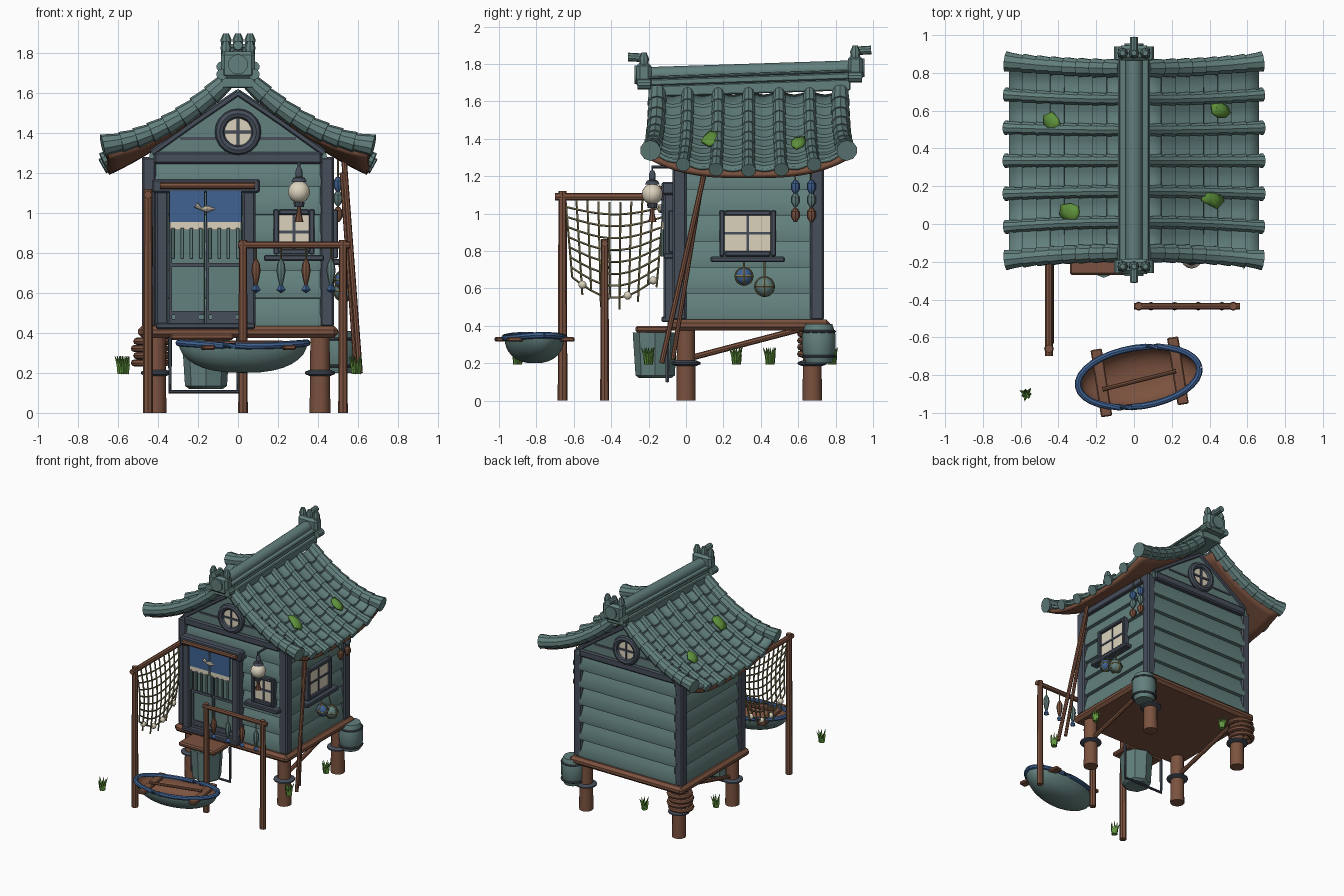
import bpy, bmesh, math, random
from mathutils import Vector, Matrix

if "Cube" in bpy.data.objects:
    bpy.data.objects.remove(bpy.data.objects["Cube"])
random.seed(4)
pi, sin, cos = math.pi, math.sin, math.cos

def material(name, rgb):
    m = bpy.data.materials.new(name)
    m.diffuse_color = (*rgb, 1)
    m.use_nodes = True
    m.node_tree.nodes["Principled BSDF"].inputs["Base Color"].default_value = m.diffuse_color
    return m
TEAL = material("weathered teal", (.122, .215, .205))
SLATE = material("dark slate", (.062, .077, .105))
BROWN = material("reddish wood", (.20, .085, .05))
CREAM = material("cream paper", (.72, .65, .51))
BLUE = material("indigo blue", (.05, .122, .29))
GREEN = material("moss green", (.115, .29, .045))
ROPE = material("olive rope", (.23, .205, .095))

def finish(name, bm, mat, angle=35):
    me = bpy.data.meshes.new(name)
    bmesh.ops.recalc_face_normals(bm, faces=bm.faces)
    bm.to_mesh(me); bm.free()
    me.materials.append(mat)
    me.shade_smooth()
    me.set_sharp_from_angle(angle=math.radians(angle))
    ob = bpy.data.objects.new(name, me)
    bpy.context.collection.objects.link(ob)
    return ob

def box(name, lo, hi, mat, bevel=.006):
    bm = bmesh.new()
    bmesh.ops.create_cube(bm, size=1)
    for v in bm.verts:
        v.co = [(a + b) / 2 + c * (b - a) for a, b, c in zip(lo, hi, v.co)]
    if bevel:
        bmesh.ops.bevel(bm, geom=bm.edges[:], offset=bevel, segments=1, affect='EDGES')
    return finish(name, bm, mat, 20)

def tube(name, pts, radii, mat, sides=10):
    pts = [Vector(p) for p in pts]
    if not isinstance(radii, (list, tuple)):
        radii = [radii] * len(pts)
    whole = pts[-1] - pts[0]
    if whole.length < 1e-5:
        whole = Vector((0, 0, 1))
    ref = min((Vector((1, 0, 0)), Vector((0, 1, 0)), Vector((0, 0, 1))), key=lambda a: abs(a.dot(whole)))
    bm, rings = bmesh.new(), []
    for i, p in enumerate(pts):
        d = pts[min(i + 1, len(pts) - 1)] - pts[max(i - 1, 0)]
        d = (d if d.length > 1e-6 else whole).normalized()
        a = (d.cross(ref) if d.cross(ref).length > .05 else d.orthogonal()).normalized()
        b = d.cross(a)
        rings.append([bm.verts.new(p + radii[i] * (a * cos(2 * pi * j / sides) + b * sin(2 * pi * j / sides))) for j in range(sides)])
    for q, r in zip(rings, rings[1:]):
        for j in range(sides):
            bm.faces.new((q[j], q[(j + 1) % sides], r[(j + 1) % sides], r[j]))
    bm.faces.new(rings[0][::-1]); bm.faces.new(rings[-1])
    return finish(name, bm, mat)

def lathe(name, x, y, prof, mat, sides=14):
    return tube(name, [(x, y, z) for r, z in prof], [r for r, z in prof], mat, sides)

def ball(name, c, r, mat, n=8):
    return lathe(name, c[0], c[1], [(max(r * sin(pi * i / n), .001), c[2] - r * cos(pi * i / n)) for i in range(n + 1)], mat)

def ring(name, c, R, r, mat, axis='Z', sides=8, n=20):
    f = {'Z': lambda a: (R * cos(a), R * sin(a), 0), 'Y': lambda a: (R * cos(a), 0, R * sin(a)), 'X': lambda a: (0, R * cos(a), R * sin(a))}[axis]
    bm = bmesh.new()
    rs = []
    for i in range(n):
        o = Vector(f(2 * pi * i / n)); ax = Vector({'Z': (0, 0, 1), 'Y': (0, 1, 0), 'X': (1, 0, 0)}[axis])
        rs.append([bm.verts.new(Vector(c) + o + r * (o.normalized() * cos(2 * pi * j / sides) + ax * sin(2 * pi * j / sides))) for j in range(sides)])
    for i in range(n):
        for j in range(sides):
            bm.faces.new((rs[i][j], rs[i][(j + 1) % sides], rs[(i + 1) % n][(j + 1) % sides], rs[(i + 1) % n][j]))
    return finish(name, bm, mat)

def grid(name, nu, nv, fn, mat, thick=0):
    bm = bmesh.new()
    vs = [[bm.verts.new(fn(i, j)) for j in range(nv + 1)] for i in range(nu + 1)]
    for i in range(nu):
        for j in range(nv):
            bm.faces.new((vs[i][j], vs[i + 1][j], vs[i + 1][j + 1], vs[i][j + 1]))
    bmesh.ops.remove_doubles(bm, verts=bm.verts[:], dist=1e-5)
    ob = finish(name, bm, mat)
    if thick:
        m = ob.modifiers.new("thickness", 'SOLIDIFY'); m.thickness = thick; m.offset = 0
    return ob

def prism(name, poly, lo, hi, mat, M=Matrix()):
    # polygon in (y, z), extruded along x, then placed by M
    bm = bmesh.new()
    f = bm.faces.new([bm.verts.new((lo, y, z)) for y, z in poly])
    g = bmesh.ops.extrude_face_region(bm, geom=[f])['geom']
    bmesh.ops.translate(bm, vec=(hi - lo, 0, 0), verts=[v for v in g if isinstance(v, bmesh.types.BMVert)])
    bm.transform(M)
    return finish(name, bm, mat, 20)

# floor, stilts, collars and braces
box("floor", (-.5, -.1, .375), (.5, .77, .435), BROWN, .02)
for x in (-.41, .41):
    for y in (0, .675):
        tube("stilt", [(x, y, 0), (x, y, .38)], [.052, .048], BROWN, 12)
        lathe("stilt_collar", x, y, [(.055, .185), (.078, .195), (.078, .205), (.055, .215)], SLATE)
    tube("brace", [(x, .03, .23), (x, .64, .39)], .016, BROWN, 8)

# house core and lapped siding on four walls
box("house_core", (-.43, -.03, .43), (.43, .70, 1.27), TEAL, 0)
lap = [(0, 1.27), (0, .435)]
for i in range(6):
    z = .435 + .139 * i
    lap += [(-.036, z), (-.039, z + .03), (-.027, z + .09), (-.008, z + .138)]
for nm, M, w in (("front", Matrix.Translation((0, -.03, 0)), .43),
                 ("back", Matrix.Translation((0, .70, 0)) @ Matrix.Rotation(pi, 4, 'Z'), .43),
                 ("right", Matrix.Translation((.43, .335, 0)) @ Matrix.Rotation(pi / 2, 4, 'Z'), .35),
                 ("left", Matrix.Translation((-.43, .335, 0)) @ Matrix.Rotation(-pi / 2, 4, 'Z'), .35)):
    prism(nm + "_siding", lap, -w, w, TEAL, M)
for s in (-1, 1):
    for y in (-.035, .70):
        box("corner_post", (s * .445 - .036, y - .037, .43), (s * .445 + .036, y + .037, 1.28), SLATE, .01)
    box("side_plate", (s * .45 - .03, -.05, 1.23), (s * .45 + .03, .72, 1.28), SLATE)

# gables with boards, beam, trim and round window
for y, s in ((-.05, -1), (.72, 1)):
    g = prism("gable", [(-.45, 1.25), (.45, 1.25), (.44, 1.30), (.25, 1.43), (0, 1.62), (-.25, 1.43), (-.44, 1.30)], -.02, .02, TEAL,
              Matrix.Translation((0, y, 0)) @ Matrix.Rotation(pi / 2, 4, 'Z'))
    box("gable_beam", (-.42, y - .035, 1.245), (.42, y + .035, 1.305), SLATE, .01)
    box("gable_batten", (-.29, y - .027, 1.365), (.29, y + .027, 1.38), SLATE, 0)
    for q in (-1, 1):
        tube("gable_trim", [(q * .43, y + s * .015, 1.30), (q * .22, y + s * .015, 1.45), (0, y + s * .015, 1.60)], .018, SLATE, 6)
    yo = y + s * .035
    ring("round_window_frame", (0, yo, 1.405), .092, .024, SLATE, 'Y')
    tube("round_window_pane", [(0, y, 1.405), (0, yo, 1.405)], .085, CREAM, 20)
    box("round_window_bar", (-.08, yo - .008, 1.398), (.08, yo + .008, 1.412), SLATE, 0)
    box("round_window_bar", (-.007, yo - .008, 1.325), (.007, yo + .008, 1.485), SLATE, 0)

# curved roof: t runs down the slope, k counts tile columns from the middle
def roof(s, k, t, dz=0):
    return (s * (.06 + .6 * t), .335 + .163 * k * (1 + .07 * t * t),
            1.65 - .56 * t + .145 * t * t + .1 * (abs(k) / 3) ** 3 * t * t + dz)
def course(j):
    return (j // 2 + (.02 if j % 2 == 0 else 1)) / 8
for s in (-1, 1):
    grid("roof_pan_tiles", 36, 15, lambda i, j: roof(s, i / 6 - 3, course(j), (.012 if j % 2 else -.004) - .016 * sin(pi * i / 6) ** 2), TEAL, .02)
    grid("roof_soffit", 24, 10, lambda i, j: roof(s, i / 4 - 3, j / 10 * .985, -.036), BROWN, .03)
    for k in range(-3, 4):
        R = .047 if abs(k) == 3 else .033
        tube("verge_tiles" if abs(k) == 3 else "cover_tiles", [roof(s, k, course(j), .006) for j in range(16)] + [roof(s, k, 1.03, .004)],
             [R * (1.12 if j % 2 else .95) for j in range(16)] + [R * 1.2], TEAL)
for x, y in ((.46, .59), (-.43, .53), (-.33, .07), (.41, .14)):
    t = (abs(x) - .06) / .6
    k = (y - .335) / .163
    n = [random.uniform(.6, 1.15) for _ in range(7)]
    grid("moss_patch", 7, 2, lambda i, j: roof(math.copysign(1, x), k + .33 * n[i % 7] * j / 2 * cos(2 * pi * i / 7),
         t + .1 * n[i % 7] * j / 2 * sin(2 * pi * i / 7), .05 - .012 * j), GREEN, .015)

# ridge, rising slightly to the back, with end ornaments
def rz(y): return 1.70 + .033 * (y - .3)
for w, lo, hi in ((.085, -.06, .0), (.065, 0, .035), (.08, .035, .05)):
    b = box("ridge_layer", (-w, -.2, lo), (w, .88, hi), TEAL, .006)
    for v in b.data.vertices: v.co.z += rz(v.co.y)
tube("ridge_cap", [(0, -.22, rz(-.22) + .055), (0, .9, rz(.9) + .055)], .045, TEAL, 12)
for y, s in ((-.225, -1), (.905, 1)):
    z = rz(y)
    box("ridge_end_block", (-.085, y - .04, z - .01), (.085, y + .04, z + .125), TEAL, .018)
    tube("ridge_end_disc", [(0, y, z + .06), (0, y + s * .05, z + .06)], .05, TEAL, 16)
    for x in (-.06, 0, .06):
        lathe("ridge_end_knob", x, y, [(.022, z + .11), (.028, z + .145), (.014, z + .178)], TEAL, 8)
    for x in (-.08, .08):
        tube("ridge_end_scroll", [(x, y - .035, z + .01), (x, y + .035, z + .01)], .028, TEAL, 10)
    tube("ridge_end_peg", [(0, y, z + .15), (0, y + s * .085, z + .155)], .023, TEAL, 10)

# square windows, built facing the front then moved to the wall
def window(cx, cz, w, h, M):
    e = .028
    obs = [box("window_pane", (cx - w, -.03, cz - h), (cx + w, -.01, cz + h), CREAM, 0),
           box("window_bar", (cx - w, -.036, cz - .007), (cx + w, -.012, cz + .007), SLATE, 0),
           box("window_bar", (cx - .007, -.036, cz - h), (cx + .007, -.012, cz + h), SLATE, 0),
           box("window_sill", (cx - w - .075, -.075, cz - h - .06), (cx + w + .075, 0, cz - h - .03), SLATE)]
    for q in (-1, 1):
        a, b = sorted((q * w, q * (w + e))); c, d = sorted((q * h, q * (h + e)))
        obs.append(box("window_frame", (cx + a, -.05, cz - h - e), (cx + b, 0, cz + h + e), SLATE))
        obs.append(box("window_frame", (cx - w, -.05, cz + c), (cx + w, 0, cz + d), SLATE))
    for o in obs: o.data.transform(M)
window(.28, .905, .075, .085, Matrix.Translation((0, -.045, 0)))
window(.33, .895, .123, .095, Matrix.Translation((.45, 0, 0)) @ Matrix.Rotation(pi / 2, 4, 'Z'))

# double door with frame, curtain and fringe
box("door_lintel", (-.43, -.13, 1.10), (.11, -.04, 1.17), SLATE, .01)
box("door_sill", (-.41, -.13, .42), (.085, -.04, .45), SLATE)
for x in (-.38, .055):
    box("door_jamb", (x - .032, -.12, .43), (x + .032, -.04, 1.12), SLATE, .01)
for x in (-.255, -.07):
    box("door_leaf", (x - .09, -.085, .44), (x + .09, -.05, 1.11), TEAL, .004)
    for z in (.45, .49, .73):
        box("door_rail", (x - .085, -.094, z), (x + .085, -.08, z + .02), SLATE, 0)
    box("door_stile", (x - .09, -.094, .45), (x - .075, -.08, 1.1), SLATE, 0)
    box("door_foot_panel", (x - .06, -.09, .45), (x + .06, -.08, .495), SLATE, 0)
    box("curtain", (x - .088, -.13, .955), (x + .088, -.122, 1.125), BLUE, 0)
    box("curtain_hem", (x - .085, -.128, .915), (x + .085, -.12, .955), CREAM, 0)
    for i in range(4):
        u = x - .07 + .046 * i
        box("curtain_fringe", (u - .009, -.135, .77), (u + .009, -.12, .925), TEAL, .003)
tube("curtain_rod", [(-.39, -.14, 1.135), (.085, -.14, 1.135)], .016, BROWN, 8)
tube("curtain_fish", [(-.21, -.134, 1.04), (-.185, -.134, 1.02), (-.155, -.134, 1.02), (-.115, -.134, 1.02)], [.016, .006, .018, .003], CREAM, 8)

# landing, slung tub and hanging frame
box("landing", (-.34, -.27, .365), (-.02, -.08, .40), BROWN, .01)
lathe("slung_tub", -.16, -.165, [(.085, .12), (.105, .135), (.12, .365)], TEAL, 8)
tube("hanging_frame", [(-.34, -.1, .38), (-.34, -.1, .105), (0, -.1, .105), (0, -.1, .38)], .011, SLATE, 6)

# barrel and rope coil on the back stilts
lathe("barrel", .5, .71, [(.07, .2), (.088, .26), (.09, .31), (.088, .36), (.072, .41)], TEAL, 12)
for z in (.235, .37):
    ring("barrel_hoop", (.5, .71, z), .084, .008, SLATE)
for i in range(4):
    ring("rope_coil", (-.44 + .012 * (i % 2), .69, .25 + .036 * i), .078, .018, BROWN)

# paper lantern
lx, ly = .305, -.18
tube("lantern_arm", [(lx, -.04, 1.25), (lx, ly, 1.25), (lx, ly, 1.19)], .009, SLATE, 6)
lathe("lantern_cap", lx, ly, [(.04, 1.155), (.03, 1.175), (.018, 1.18), (.018, 1.21), (.01, 1.23)], SLATE, 10)
ball("lantern_globe", (lx, ly, 1.105), .056, CREAM)
lathe("lantern_base", lx, ly, [(.025, 1.03), (.03, 1.055)], SLATE, 10)
lathe("lantern_tassel", lx, ly, [(.022, .955), (.012, 1.0), (.01, 1.035)], BROWN, 8)

# fish drying rack
for x in (.025, .525):
    tube("rack_post", [(x, -.435, 0), (x, -.435, .865)], [.024, .02], BROWN, 8)
tube("rack_bar", [(0, -.435, .84), (.56, -.435, .84)], .018, BROWN, 8)
for i, x in enumerate((.09, .215, .34, .465)):
    tube("fish_cord", [(x, -.435, .84), (x, -.435, .76)], .004, ROPE, 4)
    lathe("drying_fish", x, -.435, [(.006, .77), (.019, .745), (.023, .71), (.016, .67), (.007, .635)], TEAL if i % 2 else BROWN, 8)
    lathe("fish_tail", x, -.435, [(.006, .645), (.024, .615), (.004, .6)], BLUE, 4)

# fishing net on its pole
tube("net_pole", [(-.45, -.66, 0), (-.45, -.66, 1.12)], [.026, .022], BROWN, 8)
tube("net_rail", [(-.45, -.70, 1.09), (-.45, -.08, 1.09)], .02, BROWN, 8)
def net(u, v):
    return (-.45 + .02 * sin(pi * v), -.38 + (u - .5) * .53 * (1 - .14 * v), 1.09 - v * (.43 + .08 * sin(pi * u)) - .03 * sin(pi * u))
for i in range(10):
    tube("net_drop", [net(i / 9, j / 8) for j in range(9 + i % 2)], .006, ROPE, 5)
for j in range(1, 9):
    tube("net_row", [net(i / 9, j / 8) for i in range(10)], .006, ROPE, 5)
for u in (.12, .4, .65, .95):
    ball("net_float", net(u, 1), .022, CREAM, 6)

# rowing boat
B = Matrix.Translation((.025, -.81, 0)) @ Matrix.Rotation(math.radians(9), 4, 'Z')
def bowl(k, z0):
    def f(i, j):
        a, v = 2 * pi * (i % 32) / 32, j / 8 * pi / 2
        r = k * sin(v) ** .8
        return B @ Vector((.325 * r * cos(a), .155 * r * sin(a), z0 + (.335 + .015 * cos(a) ** 2 - z0) * (1 - cos(v))))
    return f
grid("boat_hull", 32, 8, bowl(1, .2), TEAL)
grid("boat_inside", 32, 8, bowl(.95, .235), BROWN)
rim = bowl(1, .2)
tube("boat_rim", [rim(i, 8) for i in range(33)], .017, BLUE, 8)
for x in (-.2, .21):
    box("boat_thwart", (x - .03, -.18, .315), (x + .03, .18, .34), BROWN).data.transform(B)
tube("boat_oar", [B @ Vector((-.2, -.035, .35)), B @ Vector((.2, .0, .35))], .011, BROWN, 8)

# leaning poles, glass floats and bead strings on the right wall
tube("leaning_pole", [(.61, -.13, .2), (.53, .11, 1.27)], .014, BROWN, 8)
tube("leaning_pole", [(.59, -.07, .22), (.52, .09, 1.2)], .012, BROWN, 8)
for y, z, r, m in ((.31, .665, .045, BLUE), (.42, .61, .05, TEAL)):
    ball("glass_float", (.53, y, z), r, m)
    for ax in 'XYZ':
        ring("float_netting", (.53, y, z), r, .006, ROPE, ax, 5)
    tube("float_cord", [(.53, y, z + r), (.5, y, .76)], .005, ROPE, 5)
for y in (.585, .67):
    tube("bead_cord", [(.5, y, 1.27), (.5, y, .96)], .005, ROPE, 5)
    for z, m in ((1.145, BLUE), (1.075, TEAL), (.995, BROWN)):
        lathe("hanging_bead", .5, y, [(.008, z - .04), (.024, z - .015), (.024, z + .015), (.008, z + .035)], m, 8)

# grass tufts
for x, y in ((-.57, -.9), (.59, -.2), (.59, .27), (-.58, .45), (-.18, .78)):
    for i in range(7):
        a, l = 2 * pi * i / 7, (.04 if i % 2 else .025)
        p = lambda r, z: (x + r * cos(a), y + r * sin(a), z)
        tube("grass_blade", [p(.012, .195), p(.02, .24), p(l, .285)], [.012, .009, .001], GREEN, 4)
